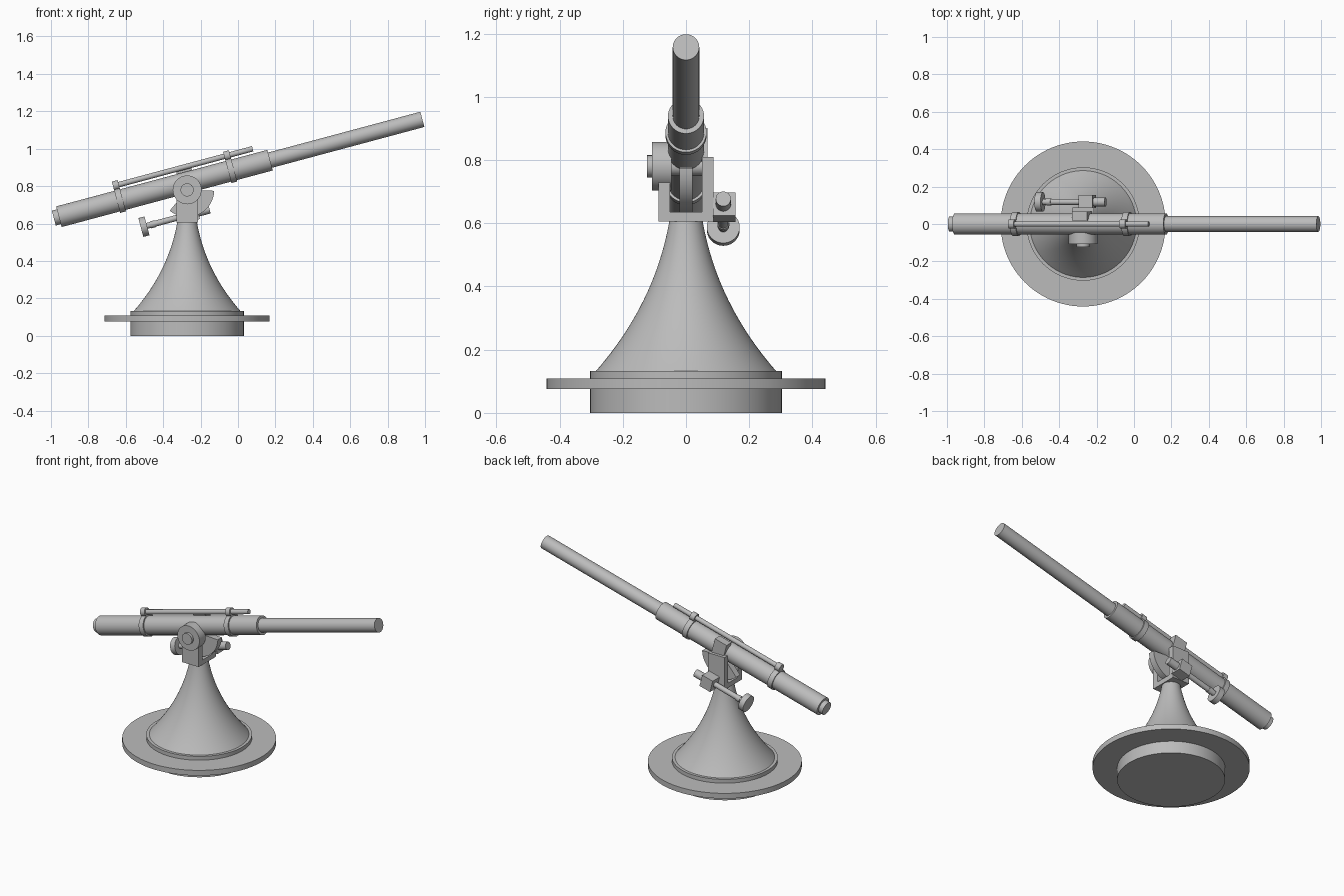
import bpy, bmesh, math
from mathutils import Matrix, Vector

cube = bpy.data.objects.get("Cube")
if cube:
    bpy.data.objects.remove(cube, do_unlink=True)

grey = bpy.data.materials.new("plain grey")
grey.use_nodes = True
COLOUR = (0.5, 0.5, 0.5, 1)
grey.diffuse_color = COLOUR
grey.node_tree.nodes["Principled BSDF"].inputs["Base Color"].default_value = COLOUR

CX = -0.272                      # pedestal axis
TILT = math.radians(15)          # barrel elevation
PIVOT = Vector((CX, 0, 0.78))    # trunnion centre
# Tilted frames: local x runs along the barrel or the hand-crank shaft
GUN = Matrix.Translation((CX, 0, 0.82)) @ Matrix.Rotation(-TILT, 4, 'Y')
CRANK = Matrix.Translation((-0.25, 0.118, 0.651)) @ Matrix.Rotation(-TILT, 4, 'Y')
ALONG_X = Matrix.Rotation(math.pi / 2, 4, 'Y')
ALONG_Y = Matrix.Rotation(math.pi / 2, 4, 'X')


def finish(name, bm, matrix=Matrix()):
    bmesh.ops.recalc_face_normals(bm, faces=bm.faces)
    mesh = bpy.data.meshes.new(name)
    bm.to_mesh(mesh)
    bm.free()
    mesh.transform(matrix)
    mesh.materials.append(grey)
    ob = bpy.data.objects.new(name, mesh)
    bpy.context.collection.objects.link(ob)
    bpy.ops.object.select_all(action='DESELECT')
    ob.select_set(True)
    bpy.context.view_layer.objects.active = ob
    bpy.ops.object.shade_smooth_by_angle(angle=math.radians(30))
    return ob


def lathe(name, profile, matrix, sides=64):
    """Spin (radius, height) points about local z."""
    bm = bmesh.new()
    verts = [bm.verts.new((r, 0, h)) for r, h in profile]
    edges = [bm.edges.new(pair) for pair in zip(verts, verts[1:])]
    bmesh.ops.spin(bm, geom=verts + edges, cent=(0, 0, 0), axis=(0, 0, 1),
                   angle=math.tau, steps=sides, use_duplicate=False)
    bmesh.ops.remove_doubles(bm, verts=bm.verts, dist=1e-5)
    return finish(name, bm, matrix)


def rod(name, frame, start, end, radius, up=0, sides=40):
    """Cylinder along the local x axis of a frame."""
    profile = [(0, start), (radius, start), (radius, end), (0, end)]
    return lathe(name, profile, frame @ Matrix.Translation((0, 0, up)) @ ALONG_X, sides)


def box(name, low, high, frame=Matrix()):
    low, high = Vector(low), Vector(high)
    bm = bmesh.new()
    bmesh.ops.create_cube(bm, size=1)
    for v in bm.verts:
        v.co = (low + high) / 2 + v.co * (high - low)
    return finish(name, bm, frame)


# Pedestal: stepped base, wide flange and flared column
base = Matrix.Translation((CX, 0, 0))
lathe("base_drum", [(0, 0), (0.303, 0), (0.303, 0.132), (0, 0.132)], base, 96)
lathe("base_flange", [(0.30, 0.075), (0.441, 0.075), (0.441, 0.108), (0.30, 0.108)], base, 96)
flare = [(0, 0.13), (0.287, 0.13)]
for i in range(1, 17):
    t = i / 16
    # quadratic curve from the wide foot to the narrow neck
    r = (1 - t) ** 2 * 0.287 + 2 * t * (1 - t) * 0.098 + t * t * 0.052
    h = (1 - t) ** 2 * 0.13 + 2 * t * (1 - t) * 0.345 + t * t * 0.61
    flare.append((r, h))
lathe("flared_column", flare + [(0, 0.61)], base, 96)

# Yoke: floor, two walls and trunnion
box("yoke_floor", (CX - 0.058, -0.087, 0.605), (CX + 0.058, 0.087, 0.635))
box("yoke_wall_right", (CX - 0.058, -0.087, 0.605), (CX + 0.058, -0.05, 0.78))
box("yoke_wall_left", (CX - 0.058, 0.05, 0.605), (CX + 0.058, 0.087, 0.81))
for name, radius, y0, y1 in (("trunnion_disc", 0.077, -0.107, -0.046),
                             ("trunnion_boss", 0.035, -0.123, -0.1),
                             ("trunnion_axle", 0.03, -0.06, 0.06)):
    lathe(name, [(0, -y0), (radius, -y0), (radius, -y1), (0, -y1)],
          Matrix.Translation(PIVOT) @ ALONG_Y)

# Elevation sector under the barrel
bm = bmesh.new()
outline = [bm.verts.new((0, -0.02, 0))]
for i in range(25):
    a = math.radians(-2 - 128 * i / 24)
    outline.append(bm.verts.new((0.145 * math.cos(a), -0.02, 0.145 * math.sin(a))))
face = bm.faces.new(outline)
side = bmesh.ops.extrude_face_region(bm, geom=[face])["geom"]
bmesh.ops.translate(bm, vec=(0, 0.04, 0),
                    verts=[g for g in side if isinstance(g, bmesh.types.BMVert)])
finish("elevation_sector", bm, Matrix.Translation(PIVOT))

# Barrel, jacket and breech
rod("barrel", GUN, 0.4, 1.302, 0.042)
rod("barrel_jacket", GUN, -0.71, 0.459, 0.057)
rod("breech_cap", GUN, -0.738, -0.70, 0.041)
box("cradle_block", (-0.042, 0.02, -0.03), (0.042, 0.068, 0.073), GUN)

# Sight tube held by two bands with posts
rod("sight_tube", GUN, -0.373, 0.385, 0.0145, 0.083, 32)
for name, u in (("rear", -0.372), ("front", 0.244)):
    rod(name + "_band", GUN, u - 0.016, u + 0.016, 0.065)
    box(name + "_sight_post", (u - 0.016, -0.012, 0.05), (u + 0.016, 0.012, 0.08), GUN)
    rod(name + "_sight_ring", GUN, u - 0.016, u + 0.016, 0.025, 0.083, 32)

# Hand crank and gearbox on the left wall
box("gearbox", (-0.038, -0.032, -0.038), (0.038, 0.038, 0.038), CRANK)
rod("crank_shaft", CRANK, -0.26, 0, 0.016)
rod("crank_collar", CRANK, -0.225, -0.2, 0.019)
rod("gearbox_stub", CRANK, 0, 0.101, 0.024)
rod("handwheel", CRANK, -0.279, -0.245, 0.052)
